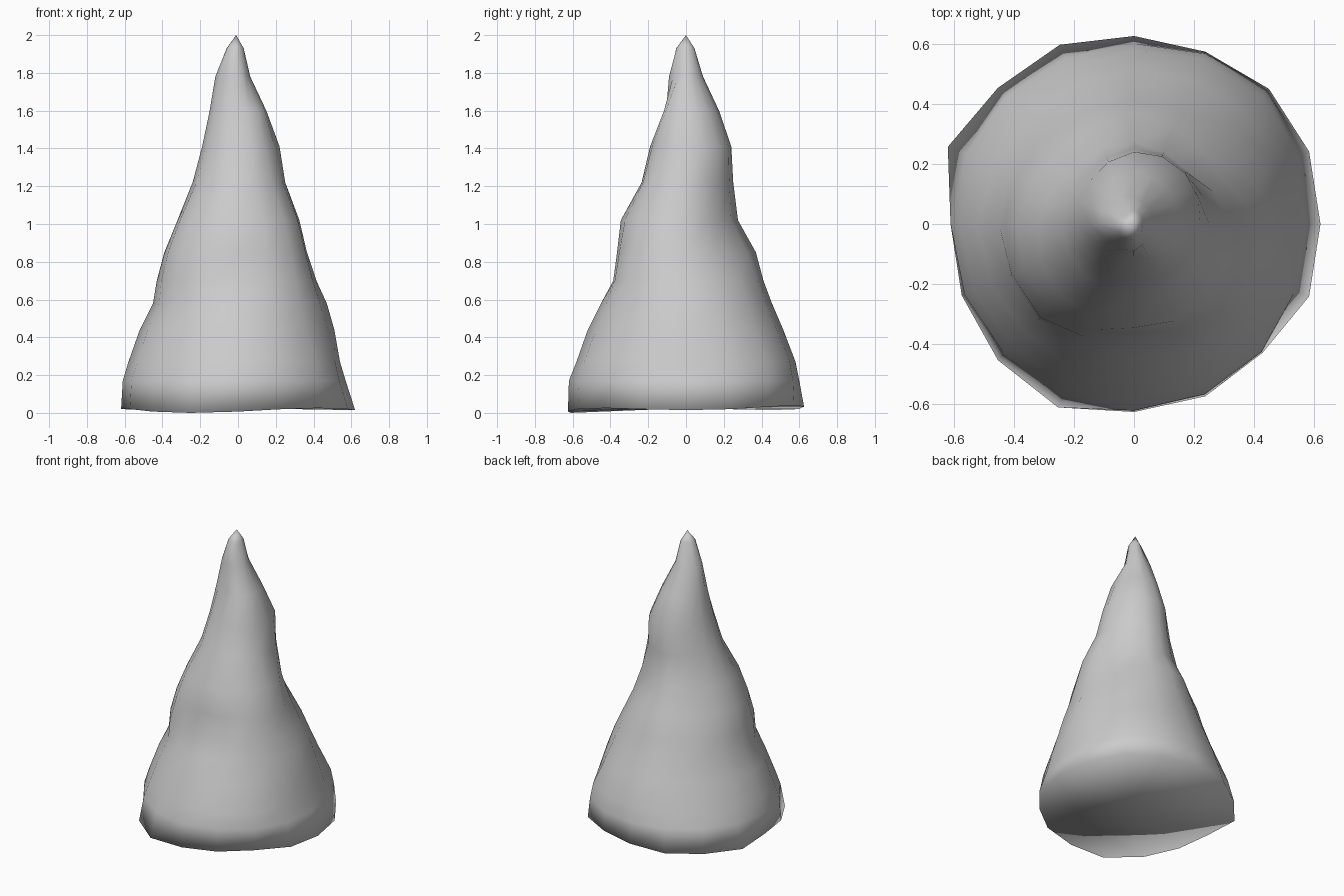
import bpy, bmesh
from math import cos, sin, pi, radians

if "Cube" in bpy.data.objects:
    bpy.data.objects.remove(bpy.data.objects["Cube"])

# Radii of each ring, sampled every 45 degrees counter-clockwise from +x
RINGS = [
    (0.17, (.57, .62, .60, .60, .61, .61, .62, .60)),
    (0.27, (.54, .60, .58, .56, .58, .575, .58, .58)),
    (0.44, (.51, .52, .515, .49, .52, .51, .52, .51)),
    (0.58, (.47, .46, .455, .44, .45, .45, .45, .465)),
    (0.70, (.415, .41, .41, .405, .43, .44, .385, .435)),
    (0.85, (.365, .33, .37, .345, .39, .40, .365, .40)),
    (1.02, (.325, .25, .275, .275, .32, .34, .345, .35)),
    (1.22, (.25, .245, .25, .23, .24, .235, .235, .255)),
    (1.41, (.22, .24, .24, .205, .19, .18, .19, .20)),
    (1.60, (.15, .16, .175, .16, .15, .13, .105, .15)),
    (1.78, (.065, .07, .09, .105, .12, .09, .09, .06)),
    (1.93, (.03, .035, .045, .04, .06, .06, .05, .035)),
]
# Uneven foot outline, every 22.5 degrees
FOOT = (.62, .63, .635, .62, .625, .645, .64, .67,
        .61, .62, .64, .66, .625, .62, .605, .63)
SIDES = 16


def refine(r):
    """Double the samples of a closed ring with a smooth in-between value."""
    out = []
    n = len(r)
    for i in range(n):
        a, b, c, d = (r[(i + k) % n] for k in (-1, 0, 1, 2))
        out += [b, (9 * (b + c) - a - d) / 16]
    return out


def add_ring(bm, radii, height):
    ring = []
    for i, r in enumerate(radii):
        t = 2 * pi * i / SIDES
        ring.append(bm.verts.new((r * cos(t), r * sin(t), height(t))))
    return ring


bm = bmesh.new()

# Wavy foot, then the tapering rings
rings = [add_ring(bm, FOOT, lambda t: 0.02 - 0.01 * cos(t - radians(247.5))
                  - 0.01 * cos(3 * (t - radians(247.5))))]
for z, radii in RINGS:
    rings.append(add_ring(bm, refine(radii), lambda t, z=z: z))

# Walls
for low, high in zip(rings, rings[1:]):
    for i in range(SIDES):
        j = (i + 1) % SIDES
        bm.faces.new((low[i], low[j], high[j], high[i]))

# Tip and underside
tip = bm.verts.new((-0.01, 0, 2))
base = bm.verts.new((0, 0, 0.025))
for i in range(SIDES):
    j = (i + 1) % SIDES
    bm.faces.new((rings[-1][i], rings[-1][j], tip))
    bm.faces.new((rings[0][j], rings[0][i], base))

bmesh.ops.recalc_face_normals(bm, faces=bm.faces)
for f in bm.faces:
    f.smooth = True
mesh = bpy.data.meshes.new("rock_spire")
bm.to_mesh(mesh)
bm.free()
spire = bpy.data.objects.new("rock_spire", mesh)
bpy.context.collection.objects.link(spire)
